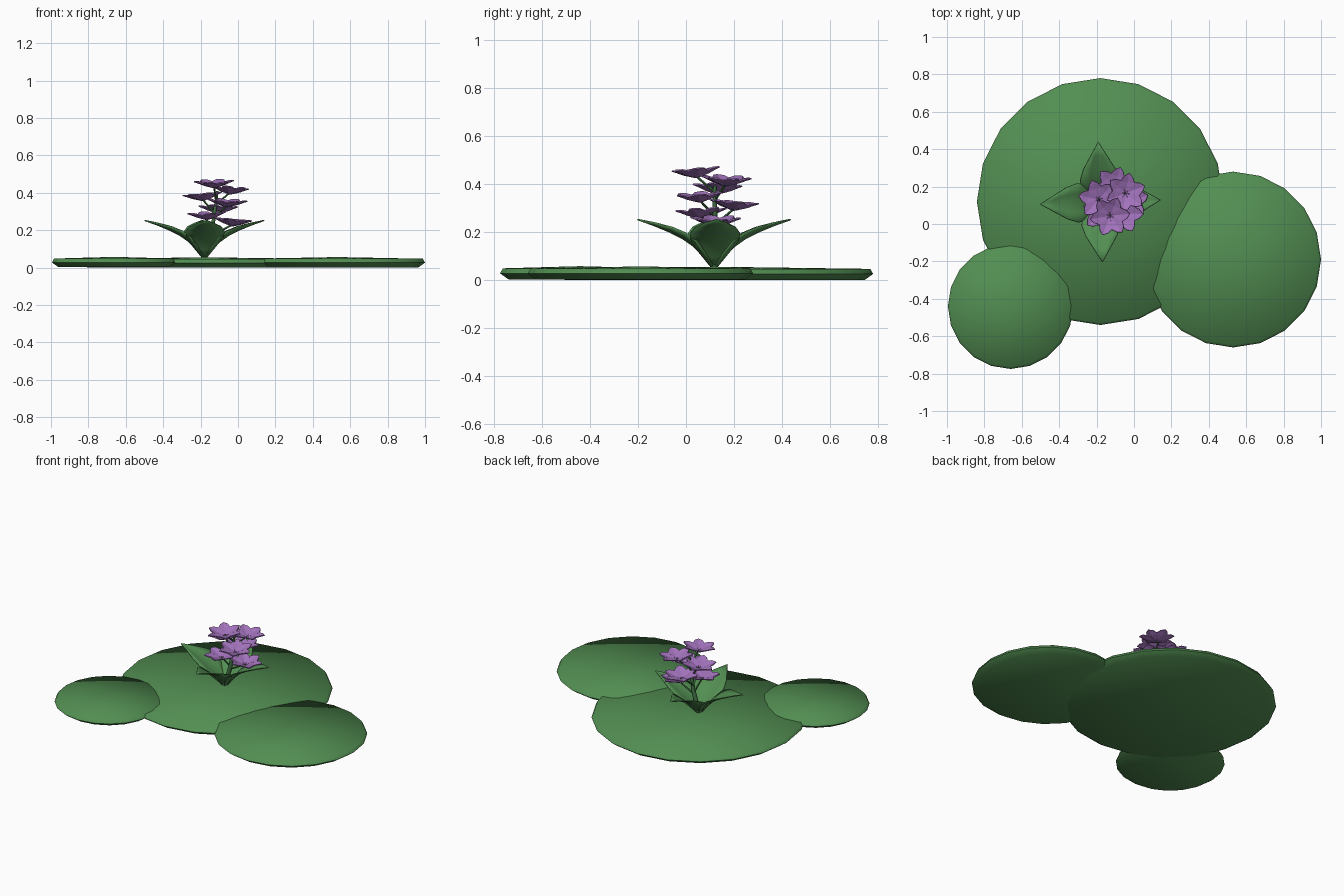
import bpy, math, random
from mathutils import Vector, Matrix

if "Cube" in bpy.data.objects:
    bpy.data.objects.remove(bpy.data.objects["Cube"])

random.seed(4)


def material(name, rgb):
    m = bpy.data.materials.new(name)
    m.diffuse_color = (*rgb, 1)
    m.use_nodes = True
    m.node_tree.nodes["Principled BSDF"].inputs["Base Color"].default_value = m.diffuse_color
    return m


GREEN = material("leaf green", (0.085, 0.27, 0.085))
STEM = material("stem green", (0.05, 0.16, 0.055))
PURPLE = material("petal purple", (0.36, 0.17, 0.50))


def make(name, verts, faces, mat, smooth=None, thick=0):
    me = bpy.data.meshes.new(name)
    me.from_pydata([tuple(v) for v in verts], [], faces)
    me.validate()
    me.materials.append(mat)
    ob = bpy.data.objects.new(name, me)
    bpy.context.collection.objects.link(ob)
    if thick:
        s = ob.modifiers.new("thickness", 'SOLIDIFY')
        s.thickness = thick
        s.offset = 0
    if smooth:
        bpy.ops.object.select_all(action='DESELECT')
        ob.select_set(True)
        bpy.context.view_layer.objects.active = ob
        bpy.ops.object.shade_smooth_by_angle(angle=math.radians(smooth))
    return ob


# Lily pads: shallow domed discs with a bevelled rim
def pad(name, x, y, r, lift, n=20):
    rings = [(r - 0.035, 0), (r, 0.025), (r - 0.012, 0.046)]
    verts = [(x, y, lift), (x, y, 0.055 + lift)]
    for rr, z in rings:
        for i in range(n):
            a = math.tau * i / n
            verts.append((x + rr * math.cos(a), y + rr * math.sin(a), z + lift))
    faces = []
    for i in range(n):
        j = (i + 1) % n
        faces.append((0, 2 + j, 2 + i))
        for k in range(2):
            b = 2 + k * n
            faces.append((b + i, b + j, b + n + j, b + n + i))
        faces.append((1, 2 + 2 * n + i, 2 + 2 * n + j))
    make(name, verts, faces, GREEN, smooth=80)


pad("large_pad", -0.18, 0.12, 0.66, 0)
pad("right_pad", 0.53, -0.19, 0.47, 0.0013)
pad("left_pad", -0.66, -0.44, 0.335, 0.0023)

# Four broad leaves curving up and out: (reach, height, half width)
BASE = Vector((-0.18, 0.117, 0))
LEAF = [(0.005, 0.05, 0.012), (0.04, 0.095, 0.055), (0.085, 0.14, 0.098),
        (0.13, 0.172, 0.104), (0.185, 0.200, 0.085), (0.25, 0.227, 0.045),
        (0.32, 0.252, 0.001)]
for k in range(4):
    rot = Matrix.Rotation(math.radians(90 * k + 2), 3, 'Z')
    verts, faces = [], []
    for r, z, w in LEAF:
        for c in (-1, -0.5, 0, 0.5, 1):
            fold = 0.22 * w * abs(c) ** 1.5
            verts.append(BASE + rot @ Vector((r - fold * 0.4, c * w, z + fold)))
    for i in range(len(LEAF) - 1):
        for c in range(4):
            a = i * 5 + c
            faces.append((a, a + 5, a + 6, a + 1))
    make(f"leaf_{k + 1}", verts, faces, GREEN, smooth=40, thick=0.006)


# Tapered stem segments
def stem(name, p, q, r0, r1, n=6):
    p, q = Vector(p), Vector(q)
    m = (q - p).to_track_quat('Z', 'Y').to_matrix()
    verts = []
    for c, r in ((p, r0), (q, r1)):
        for i in range(n):
            a = math.tau * i / n
            verts.append(c + m @ Vector((r * math.cos(a), r * math.sin(a), 0)))
    faces = [(i, (i + 1) % n, n + (i + 1) % n, n + i) for i in range(n)]
    faces += [tuple(range(n))[::-1], tuple(range(n, 2 * n))]
    make(name, verts, faces, STEM, smooth=70)


stem("main_stem_lower", (-0.18, 0.117, 0.045), (-0.14, 0.12, 0.19), 0.016, 0.013)
stem("main_stem_upper", (-0.14, 0.12, 0.185), (-0.11, 0.12, 0.41), 0.013, 0.007)


# One floret: six folded kite petals rising to their tips
def floret(name, centre, spin, tilt_dir):
    tilt = Matrix.Rotation(math.radians(5), 3,
                           Vector((-math.sin(tilt_dir), math.cos(tilt_dir), 0)))
    verts, faces = [], []
    for k in range(6):
        m = tilt @ Matrix.Rotation(spin + k * math.tau / 6, 3, 'Z')
        b = len(verts)
        for p in ((0.004, 0, -0.018), (0.060, -0.038, 0.008), (0.058, 0, -0.002),
                  (0.060, 0.038, 0.008), (0.088, -0.024, 0.017),
                  (0.086, 0, 0.010), (0.088, 0.024, 0.017), (0.108, 0, 0.018)):
            verts.append(centre + m @ Vector(p))
        for f in ((0, 1, 2), (0, 2, 3), (1, 4, 5, 2), (2, 5, 6, 3),
                  (4, 7, 5), (5, 7, 6)):
            faces.append(tuple(b + i for i in f))
    make(name, verts, faces, PURPLE, thick=0.006)


# Florets spiral down the stem by the golden angle
for i in range(7):
    a = math.radians(257 + 137.5 * i)
    z = 0.445 - 0.034 * i
    c = Vector((-0.11 + 0.08 * math.cos(a), 0.12 + 0.08 * math.sin(a), z))
    floret(f"floret_{i + 1}", c, a + random.uniform(-0.3, 0.3), a)
    low = max(z - 0.08, 0.15)
    t = (low - 0.05) / 0.36
    stem(f"floret_stalk_{i + 1}", (-0.18 + 0.07 * t, 0.12, low),
         c - Vector((0, 0, 0.012)), 0.006, 0.005, 5)
